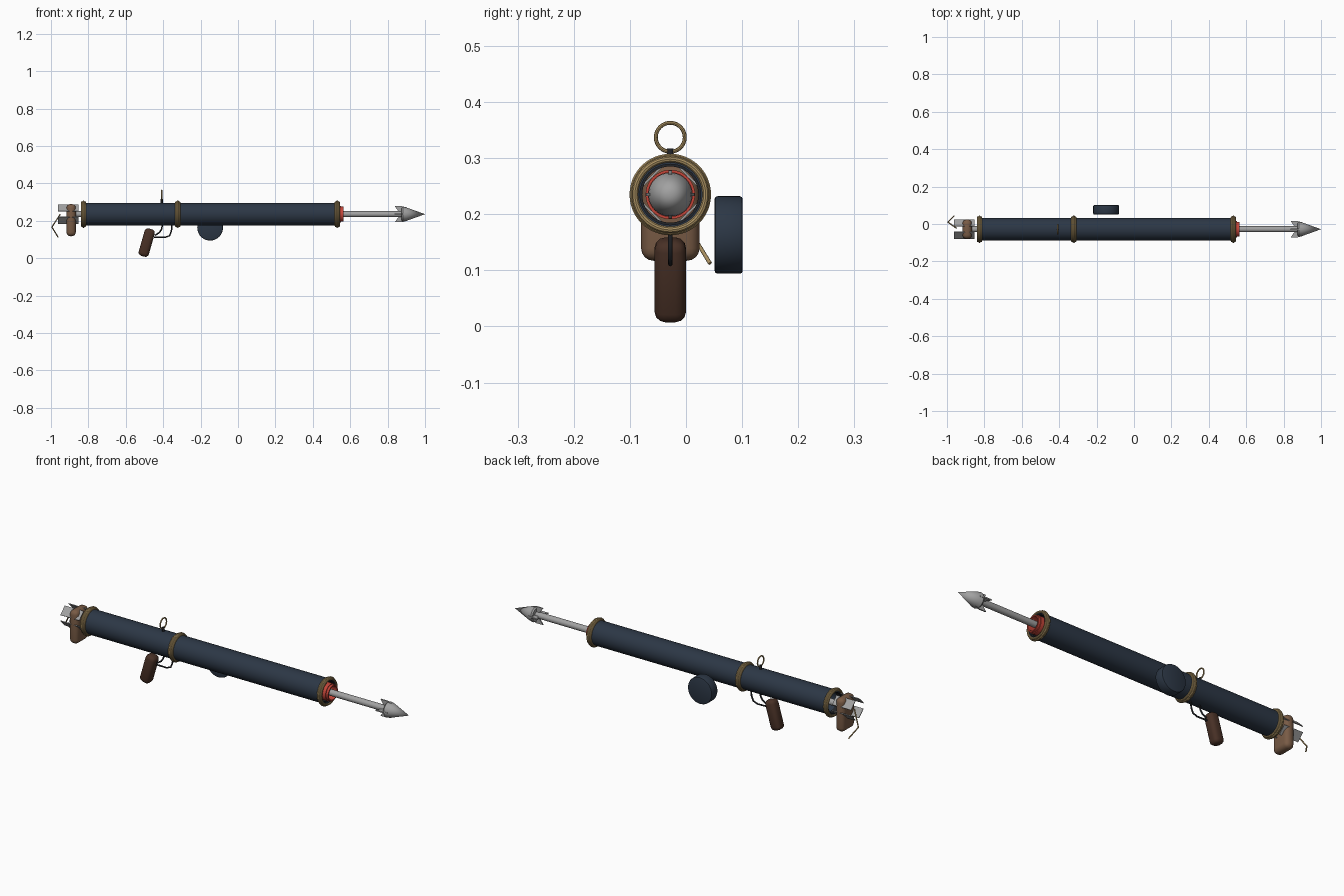
import bpy, bmesh, math
from mathutils import Vector, Matrix

cube = bpy.data.objects.get("Cube")
if cube:
    bpy.data.objects.remove(cube, do_unlink=True)

AXIS_Y, AXIS_Z = -0.028, 0.235


def material(name, rgb):
    m = bpy.data.materials.new(name)
    m.use_nodes = True
    m.diffuse_color = (*rgb, 1)
    m.node_tree.nodes["Principled BSDF"].inputs["Base Color"].default_value = (*rgb, 1)
    return m


NAVY = material("navy paint", (0.025, 0.038, 0.06))
GOLD = material("dull brass", (0.40, 0.28, 0.12))
WOOD = material("light wood", (0.19, 0.105, 0.06))
DARK_WOOD = material("dark wood", (0.065, 0.03, 0.019))
RED = material("red", (0.55, 0.06, 0.04))
STEEL = material("steel", (0.36, 0.36, 0.36))
BLACK = material("black metal", (0.016, 0.018, 0.022))


def finish(name, bm, mat, angle=35):
    bmesh.ops.recalc_face_normals(bm, faces=bm.faces)
    me = bpy.data.meshes.new(name)
    bm.to_mesh(me)
    bm.free()
    me.materials.append(mat)
    me.shade_smooth()
    me.set_sharp_from_angle(angle=math.radians(angle))
    ob = bpy.data.objects.new(name, me)
    bpy.context.collection.objects.link(ob)
    return ob


def lathe(name, profile, mat, closed=False, sides=48, center=(0, AXIS_Y, AXIS_Z), axis="X"):
    """Spin (distance along axis, radius) points around an axis."""
    bm = bmesh.new()
    vs = [bm.verts.new((a, r, 0)) for a, r in profile]
    pairs = list(zip(vs, vs[1:])) + ([(vs[-1], vs[0])] if closed else [])
    edges = [bm.edges.new(p) for p in pairs]
    bmesh.ops.spin(bm, geom=vs + edges, cent=(0, 0, 0), axis=(1, 0, 0),
                   angle=2 * math.pi, steps=sides)
    bmesh.ops.remove_doubles(bm, verts=bm.verts, dist=0.00005)
    if axis == "Y":
        bm.transform(Matrix.Rotation(math.pi / 2, 4, "Z"))
    bm.transform(Matrix.Translation(center))
    return finish(name, bm, mat)


def circle(x, major, minor, n=10):
    steps = [2 * math.pi * i / n for i in range(n)]
    return [(x + minor * math.cos(t), major + minor * math.sin(t)) for t in steps]


def block(name, size, center, mat, bevel, segments=4, turn=None):
    bm = bmesh.new()
    bmesh.ops.create_cube(bm, size=1)
    bm.transform(Matrix.Diagonal((*size, 1)))
    if bevel:
        bmesh.ops.bevel(bm, geom=bm.edges[:], offset=bevel, segments=segments,
                        profile=0.5, affect="EDGES")
    if turn:
        bm.transform(turn)
    bm.transform(Matrix.Translation(center))
    return finish(name, bm, mat)


def wire(name, points, radius, mat):
    cu = bpy.data.curves.new(name, "CURVE")
    cu.dimensions = "3D"
    cu.bevel_depth = radius
    cu.bevel_resolution = 2
    cu.use_fill_caps = True
    sp = cu.splines.new("POLY")
    sp.points.add(len(points) - 1)
    for p, co in zip(sp.points, points):
        p.co = (*co, 1)
    cu.materials.append(mat)
    ob = bpy.data.objects.new(name, cu)
    bpy.context.collection.objects.link(ob)
    return ob


# Hollow barrel with a black collar just inside each end
lathe("barrel", [(-0.835, 0.061), (0.54, 0.061), (0.54, 0.054), (-0.835, 0.054)], NAVY, True)
for label, x in (("rear", -0.82), ("front", 0.52)):
    lathe(label + "_collar", [(x - 0.012, 0.0545), (x + 0.012, 0.0545),
                              (x + 0.012, 0.050), (x - 0.012, 0.050)], BLACK, True)

# Triple-bead brass bands
for label, x in (("rear", -0.826), ("middle", -0.322), ("front", 0.531)):
    for part, dx, major, minor in (("back", -0.008, 0.063, 0.006), ("center", 0, 0.066, 0.007),
                                   ("fore", 0.008, 0.063, 0.006)):
        lathe(f"{label}_band_{part}", circle(x + dx, major, minor), GOLD, True)

# Harpoon: shaft, stepped red sleeve and pointed head
lathe("harpoon_shaft", [(-0.89, 0), (-0.89, 0.016), (0.89, 0.016), (0.89, 0)], STEEL, sides=24)
lathe("red_sleeve", [(0.50, 0.044), (0.552, 0.044), (0.552, 0.040), (0.564, 0.040),
                     (0.564, 0.034), (0.50, 0.034)], RED, True)
lathe("harpoon_head", [(0.875, 0), (0.875, 0.034), (0.882, 0.039), (0.90, 0.036), (1.0, 0)],
      STEEL, sides=32)

# Four swept barbs around the head
for i in range(4):
    bm = bmesh.new()
    outline = [(0.90, 0.012), (0.90, 0.037), (0.875, 0.043), (0.838, 0.043), (0.86, 0.012)]
    face = bm.faces.new([bm.verts.new((x, -0.003, r)) for x, r in outline])
    ext = bmesh.ops.extrude_face_region(bm, geom=[face])["geom"]
    bmesh.ops.translate(bm, vec=(0, 0.006, 0),
                        verts=[g for g in ext if isinstance(g, bmesh.types.BMVert)])
    bm.transform(Matrix.Translation((0, AXIS_Y, AXIS_Z)) @ Matrix.Rotation(i * math.pi / 2, 4, "X"))
    finish(f"head_barb_{i + 1}", bm, STEEL)

# Tail petals set diagonally around the axis
for i in range(4):
    turn = Matrix.Rotation(math.pi / 4 + i * math.pi / 2, 4, "X")
    center = Vector((-0.908, AXIS_Y, AXIS_Z)) + turn @ Vector((0, 0, 0.046))
    block(f"tail_petal_{i + 1}", (0.108, 0.05, 0.004), center, STEEL, 0, turn=turn)

# Bent tail hook
wire("tail_hook", [(-0.95, -0.022, 0.235), (-0.995, 0.01, 0.166), (-0.962, 0.043, 0.112)],
     0.0035, GOLD)

# Shoulder rest
block("shoulder_rest", (0.05, 0.104, 0.172), (-0.892, AXIS_Y, 0.203), WOOD, 0.022)

# Slanted grip
block("grip", (0.056, 0.056, 0.152), (-0.488, AXIS_Y, 0.083), DARK_WOOD, 0.019, 3,
      Matrix.Rotation(math.radians(16), 4, "Y"))

# Trigger and guard
wire("trigger_guard", [(-0.353, AXIS_Y, 0.176), (-0.356, AXIS_Y, 0.145), (-0.366, AXIS_Y, 0.120),
                       (-0.39, AXIS_Y, 0.111), (-0.448, AXIS_Y, 0.112)], 0.004, BLACK)
wire("trigger", [(-0.405, AXIS_Y, 0.176), (-0.408, AXIS_Y, 0.155), (-0.42, AXIS_Y, 0.137),
                 (-0.444, AXIS_Y, 0.122)], 0.004, BLACK)

# Ring sight on a short post
wire("sight_post", [(-0.408, AXIS_Y, 0.29), (-0.408, AXIS_Y, 0.317)], 0.006, BLACK)
lathe("sight_ring", circle(0, 0.0258, 0.0035, 8), GOLD, True, 32, (-0.408, AXIS_Y, 0.337))

# Round drum beside the barrel
lathe("side_drum", [(-0.025, 0), (-0.025, 0.064), (-0.0235, 0.0675), (-0.02, 0.069),
                    (0.02, 0.069), (0.0235, 0.0675), (0.025, 0.064), (0.025, 0)],
      NAVY, center=(-0.149, 0.076, 0.163), axis="Y")
